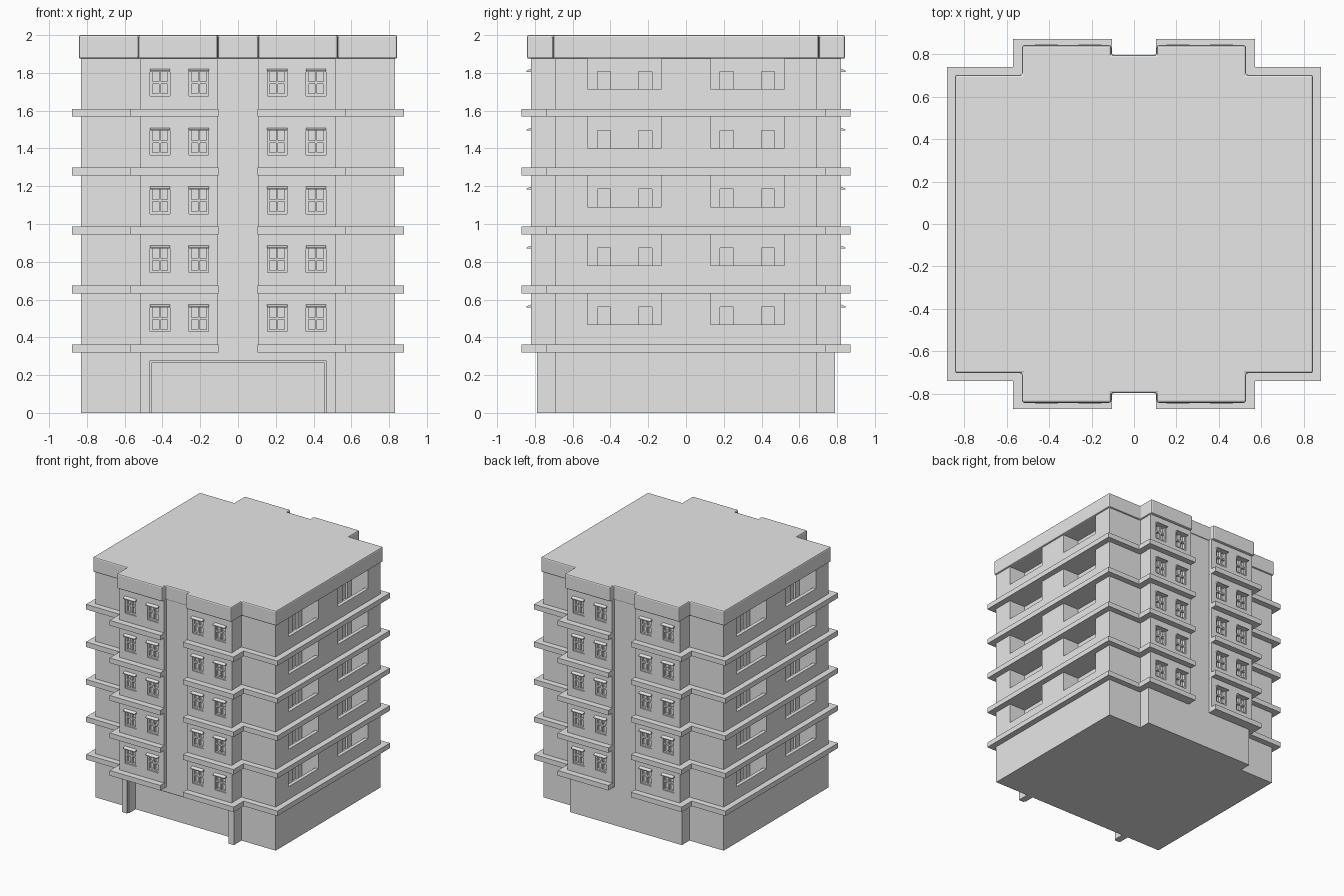
import bpy
import bmesh
from mathutils import Vector

cube = bpy.data.objects.get("Cube")
if cube:
    bpy.data.objects.remove(cube, do_unlink=True)

concrete = bpy.data.materials.new("concrete grey")
concrete.use_nodes = True
GREY = (0.8, 0.8, 0.8, 1)
concrete.diffuse_color = GREY
concrete.node_tree.nodes["Principled BSDF"].inputs["Base Color"].default_value = GREY

FLOORS = 5
PITCH = 0.312
BASE = 0.32
LEDGE = 0.042
TOP = BASE + FLOORS * PITCH
SIDE_X = 0.83
BAY_Y = 0.82
SIGNS = (-1, 1)
levels = [BASE + i * PITCH for i in range(FLOORS)]


def finish(name, bm):
    bmesh.ops.recalc_face_normals(bm, faces=bm.faces)
    mesh = bpy.data.meshes.new(name)
    bm.to_mesh(mesh)
    bm.free()
    mesh.materials.append(concrete)
    obj = bpy.data.objects.new(name, mesh)
    bpy.context.collection.objects.link(obj)
    return obj


def box(bm, xs, ys, zs):
    """Add a box spanning the given ranges and return its vertices."""
    verts = bmesh.ops.create_cube(bm, size=1)["verts"]
    spans = [sorted(s) for s in (xs, ys, zs)]
    for v in verts:
        v.co = Vector([lo + (c + 0.5) * (hi - lo) for c, (lo, hi) in zip(v.co, spans)])
    return verts


def outline(quarter):
    """Mirror a quarter plan into the full closed plan."""
    flip = quarter[::-1]
    return (quarter + [(-x, y) for x, y in flip]
            + [(-x, -y) for x, y in quarter] + [(x, -y) for x, y in flip])


def prism(bm, plan, z0, z1):
    face = bm.faces.new([bm.verts.new((x, y, z0)) for x, y in plan])
    top = bmesh.ops.extrude_face_region(bm, geom=[face])["geom"]
    for v in top:
        if isinstance(v, bmesh.types.BMVert):
            v.co.z = z1


def apply(obj, mod):
    bpy.context.view_layer.objects.active = obj
    bpy.ops.object.modifier_apply(modifier=mod.name)


def cut(obj, bm):
    cutter = finish("cutter", bm)
    cutter.hide_render = True
    mod = obj.modifiers.new("cut", "BOOLEAN")
    mod.operation = "DIFFERENCE"
    mod.solver = "EXACT"
    mod.object = cutter
    apply(obj, mod)
    bpy.data.objects.remove(cutter, do_unlink=True)


# Main body
bm = bmesh.new()
prism(bm, outline([(SIDE_X, 0.69), (0.515, 0.69), (0.515, 0.79)]), 0, TOP + 0.01)
body = finish("main_body", bm)

# Balcony rooms, their openings above the parapets, and door niches
rooms, openings, doors = bmesh.new(), bmesh.new(), bmesh.new()
for z in levels:
    for sx in SIGNS:
        for sy in SIGNS:
            span = (sy * 0.13, sy * 0.522)
            box(rooms, (sx * 0.68, sx * 0.80), span, (z + 0.03, z + PITCH))
            box(openings, (sx * 0.79, sx * 0.9), span, (z + 0.147, z + PITCH))
            for y in (0.216, 0.434):
                box(doors, (sx * 0.66, sx * 0.7), (sy * (y - 0.035), sy * (y + 0.035)),
                    (z + 0.035, z + 0.24))
for cutter_mesh in (rooms, openings, doors):
    cut(body, cutter_mesh)

# Recessed entrance on the front
bm = bmesh.new()
box(bm, (-0.468, 0.468), (-0.9, -0.69), (-0.1, 0.275))
cut(body, bm)
bm = bmesh.new()
for s in SIGNS:
    box(bm, (s * 0.458, s * 0.47), (-0.775, -0.685), (0, 0.277))
box(bm, (-0.458, 0.458), (-0.775, -0.685), (0.265, 0.277))
finish("entrance_frame", bm)

# Projecting bays with window niches
bm, niches = bmesh.new(), bmesh.new()
frames, hoods = bmesh.new(), bmesh.new()
for sx in SIGNS:
    for sy in SIGNS:
        box(bm, (sx * 0.105, sx * 0.517), (sy * 0.78, sy * BAY_Y), (BASE + 0.01, TOP + 0.01))
        for z in levels:
            for cx in (0.207, 0.413):
                x = sx * cx
                left, right, low, high = x - 0.052, x + 0.052, z + 0.11, z + 0.25
                box(niches, (left, right), (sy * 0.793, sy * 0.9), (low, high))
                # Frame and crossing bars
                depth = (sy * 0.79, sy * 0.812)
                for a in (left, x - 0.006, right - 0.012):
                    box(frames, (a, a + 0.012), depth, (low, high))
                mid = (low + high) / 2
                for b in (low, mid - 0.006, high - 0.012):
                    box(frames, (left, right), depth, (b, b + 0.012))
                # Sloping hood
                edge = sy * 0.845
                verts = box(hoods, (left - 0.002, right + 0.002), (sy * 0.81, edge),
                            (high - 0.012, high + 0.007))
                for v in verts:
                    if abs(v.co.y - edge) < 0.001 and v.co.z > high:
                        v.co.z = high - 0.006
bays = finish("window_bays", bm)
cut(bays, niches)
finish("window_frames", frames)
finish("window_hoods", hoods)

# Floor ledges
plan = outline([(0.88, 0.74), (0.57, 0.74), (0.57, 0.872), (0.104, 0.872), (0.104, 0.77)])
for i, z in enumerate(levels):
    bm = bmesh.new()
    prism(bm, plan, z, z + LEDGE)
    finish(f"floor_ledge_{i + 1}", bm)

# Roof cap with softened edges
bm = bmesh.new()
prism(bm, outline([(0.843, 0.703), (0.527, 0.703), (0.527, 0.842),
                   (0.107, 0.842), (0.107, 0.797)]), TOP - 0.005, 2)
cap = finish("roof_cap", bm)
mod = cap.modifiers.new("soften", "BEVEL")
mod.width = 0.01
mod.segments = 2
mod.limit_method = "ANGLE"
apply(cap, mod)
